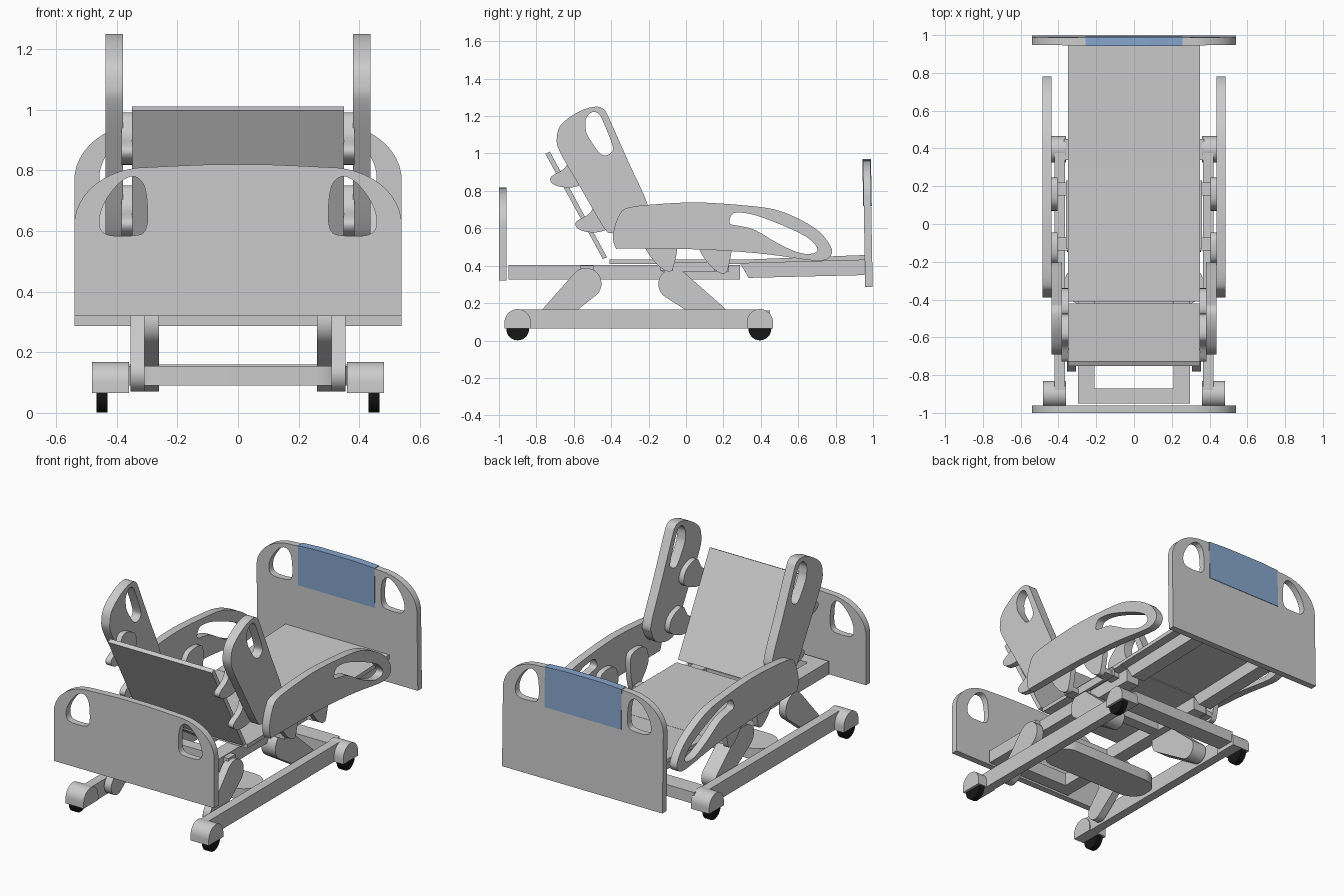
import bpy, bmesh, math
from mathutils import Matrix

if "Cube" in bpy.data.objects:
    bpy.data.objects.remove(bpy.data.objects["Cube"])


def material(name, rgb):
    m = bpy.data.materials.new(name)
    m.diffuse_color = (*rgb, 1)
    m.use_nodes = True
    m.node_tree.nodes["Principled BSDF"].inputs["Base Color"].default_value = m.diffuse_color
    return m


GREY = material("light_grey", (0.6, 0.6, 0.6))
BLUE = material("panel_blue", (0.24, 0.38, 0.62))
BLACK = material("wheel_black", (0.008, 0.008, 0.008))
YZ = Matrix(((0, 0, 1, 0), (1, 0, 0, 0), (0, 1, 0, 0), (0, 0, 0, 1)))
XZ = Matrix(((1, 0, 0, 0), (0, 0, -1, 0), (0, 1, 0, 0), (0, 0, 0, 1)))
XY = Matrix.Identity(4)


def smooth_loop(pts, n=5):
    """Closed Catmull-Rom loop through the points."""
    out = []
    for i in range(len(pts)):
        p = [pts[(i + k - 1) % len(pts)] for k in range(4)]
        for s in range(n):
            t = s / n
            out.append(tuple(0.5 * (2 * b + (c - a) * t + (2 * a - 5 * b + 4 * c - d) * t * t
                             + (3 * b - a - 3 * c + d) * t ** 3) for a, b, c, d in zip(*p)))
    return out


def plate(name, loops, lo, hi, axes, mat=GREY):
    """Extrude an outline (further loops are holes) from lo to hi along the third axis."""
    cu = bpy.data.curves.new(name, 'CURVE')
    cu.dimensions, cu.fill_mode, cu.extrude = '2D', 'BOTH', (hi - lo) / 2
    for loop in loops:
        sp = cu.splines.new('POLY')
        sp.points.add(len(loop) - 1)
        for p, (u, v) in zip(sp.points, loop):
            p.co = (u, v, 0, 1)
        sp.use_cyclic_u = True
    tmp = bpy.data.objects.new(name, cu)
    me = bpy.data.meshes.new_from_object(tmp)
    bpy.data.objects.remove(tmp)
    me.transform(axes @ Matrix.Translation((0, 0, (lo + hi) / 2)))
    bm = bmesh.new()
    bm.from_mesh(me)
    bmesh.ops.remove_doubles(bm, verts=bm.verts, dist=1e-5)
    bmesh.ops.recalc_face_normals(bm, faces=bm.faces)
    bm.to_mesh(me)
    bm.free()
    me.name = name
    me.materials.clear()
    me.materials.append(mat)
    ob = bpy.data.objects.new(name, me)
    bpy.context.collection.objects.link(ob)
    bpy.ops.object.select_all(action='DESELECT')
    ob.select_set(True)
    bpy.context.view_layer.objects.active = ob
    bpy.ops.object.shade_smooth_by_angle(angle=math.radians(35))
    return ob


def pair(name, loops, x0, x1, mat=GREY):
    """The same side profile on the left and the right."""
    plate(name + "_right", loops, x0, x1, YZ, mat)
    plate(name + "_left", loops, -x1, -x0, YZ, mat)


def rect(a0, a1, b0, b1):
    return [(a0, b0), (a1, b0), (a1, b1), (a0, b1)]


def circle(cx, cy, r, a0=0, a1=360, n=32):
    return [(cx + r * math.cos(math.radians(a0 + (a1 - a0) * i / n)),
             cy + r * math.sin(math.radians(a0 + (a1 - a0) * i / n))) for i in range(n + (a1 - a0 < 360))]


def capsule(p, rp, q, rq):
    """Tapered bar with round ends."""
    ang = math.degrees(math.atan2(q[1] - p[1], q[0] - p[0]))
    tilt = math.degrees(math.asin((rp - rq) / math.dist(p, q)))
    return (circle(*q, rq, ang - 90 + tilt, ang + 90 - tilt, 14)
            + circle(*p, rp, ang + 90 - tilt, ang + 270 + tilt, 18))


# End boards with arched tops and hand holes
def end_board(name, bottom, top, y0, y1):
    half = [(0.54, bottom)]
    for i in range(13):
        a = math.radians(90 * i / 12)
        half.append((0.30 + 0.24 * math.cos(a), top - 0.2 + 0.19 * math.sin(a)))
    half += [(0.2, top - 0.005), (0.1, top - 0.001)]
    outline = half + [(-x, z) for x, z in reversed(half)]
    hole = smooth_loop([(x, z + top - 0.82) for x, z in (
        (0.298, 0.66), (0.305, 0.605), (0.335, 0.586), (0.425, 0.586), (0.456, 0.615),
        (0.45, 0.67), (0.42, 0.725), (0.38, 0.767), (0.34, 0.779), (0.308, 0.745))])
    return plate(name, [outline, hole, [(-x, z) for x, z in hole]], -y1, -y0, XZ)


end_board("front_board", 0.32, 0.82, -1.0, -0.96)
rear = end_board("rear_board", 0.287, 0.967, 0.952, 0.992)
panel = plate("blue_panel", [[(-0.258, 0.72), (0.258, 0.72), (0.258, 0.963), (0.13, 0.97),
                              (-0.13, 0.97), (-0.258, 0.963)]], -0.995, -0.949, XZ, BLUE)
for ob in (rear, panel):                       # slight lean
    for v in ob.data.vertices:
        v.co.y -= (v.co.z - 0.63) * 0.018

# Wheeled base
pair("base_rail", [rect(-0.9, 0.39, 0.065, 0.165)], 0.365, 0.42)
for end, y in (("front", -0.9), ("rear", 0.395)):
    cover = [(y - 0.07, 0.065), (y + 0.07, 0.065)] + circle(y, 0.098, 0.07, 0, 180, 20)
    pair(end + "_wheel_cover", [cover], 0.36, 0.482)
    pair(end + "_wheel", [circle(y, 0.062, 0.061)], 0.43, 0.467, BLACK)
plate("rear_base_bar", [rect(-0.37, 0.37, 0.34, 0.45)], 0.09, 0.16, XY)
plate("base_cross_plate", [[(x, y) for x, y in circle(0.26, -0.32, 0.11, -90, 90, 14)
                            + circle(-0.26, -0.32, 0.11, 90, 270, 14)]], 0.09, 0.155, XY)

# Lift arms
pair("front_lift_arm", [capsule((-0.535, 0.305), 0.083, (-0.72, 0.13), 0.06)], 0.308, 0.355)
pair("rear_lift_arm", [capsule((-0.065, 0.302), 0.083, (0.165, 0.13), 0.06)], 0.26, 0.355)

# Upper frame
pair("frame_rail", [rect(-0.95, 0.29, 0.325, 0.405)], 0.21, 0.297)
plate("frame_front_bar", [rect(-0.25, 0.25, -0.95, -0.87)], 0.325, 0.405, XY)
for i, y in enumerate((-0.53, -0.07)):
    plate("frame_cross_bar_%d" % (i + 1), [rect(-0.33, 0.33, y - 0.035, y + 0.035)], 0.33, 0.40, XY)

# Mattress deck
plate("seat_deck", [rect(-0.41, 0.293, 0.408, 0.432)], -0.35, 0.35, YZ)
plate("foot_deck", [[(0.295, 0.412), (0.955, 0.43), (0.955, 0.457), (0.295, 0.432)]], -0.35, 0.35, YZ)
pair("foot_frame_rail", [[(0.29, 0.412), (0.335, 0.335), (0.955, 0.35), (0.955, 0.43)]], 0.21, 0.297)
plate("foot_frame_bar", [rect(-0.25, 0.25, 0.88, 0.955)], 0.355, 0.42, XY)
plate("backrest", [[(-0.445, 0.437), (-0.422, 0.444), (-0.728, 1.01), (-0.752, 0.998)]], -0.35, 0.35, YZ)

# Raised back side guards
guard = smooth_loop([(-0.69, 1.09), (-0.663, 1.16), (-0.57, 1.225), (-0.487, 1.25), (-0.44, 1.237),
                     (-0.41, 1.185), (-0.31, 0.96), (-0.21, 0.74), (-0.215, 0.67), (-0.255, 0.61),
                     (-0.33, 0.578), (-0.396, 0.574), (-0.44, 0.605), (-0.56, 0.81), (-0.675, 1.01)])
guard_hole = smooth_loop([(-0.535, 1.185), (-0.505, 1.22), (-0.47, 1.215), (-0.445, 1.175),
                          (-0.395, 1.05), (-0.395, 1.01), (-0.43, 0.99), (-0.467, 1.008),
                          (-0.525, 1.095), (-0.537, 1.14)])
pair("back_guard", [guard, guard_hole], 0.38, 0.437)

# Long side guards
rail = smooth_loop([(-0.375, 0.495), (-0.39, 0.565), (-0.36, 0.665), (-0.31, 0.71), (-0.14, 0.73),
                    (0.07, 0.738), (0.315, 0.722), (0.475, 0.70), (0.61, 0.647), (0.717, 0.578),
                    (0.775, 0.50), (0.775, 0.455), (0.74, 0.43), (0.66, 0.43), (0.4, 0.465),
                    (0.07, 0.487), (-0.33, 0.493)])
rail_hole = smooth_loop([(0.235, 0.625), (0.242, 0.668), (0.275, 0.684), (0.37, 0.67), (0.53, 0.61),
                         (0.65, 0.55), (0.70, 0.497), (0.685, 0.467), (0.61, 0.468), (0.50, 0.515),
                         (0.37, 0.59), (0.29, 0.612)])
pair("side_guard", [rail, rail_hole], 0.437, 0.485)

# Curved brackets that carry the guards
back_fin = smooth_loop([(-0.60, 0.99), (-0.65, 0.92), (-0.722, 0.875), (-0.715, 0.84), (-0.66, 0.82),
                        (-0.58, 0.825), (-0.48, 0.88), (-0.5, 0.96)], 4)
for i in range(2):
    pair("back_guard_bracket_%d" % (i + 1),
         [[(y + 0.135 * i, z - 0.24 * i) for y, z in back_fin]], 0.348, 0.384)
side_fin = smooth_loop([(-0.22, 0.51), (-0.175, 0.43), (-0.125, 0.382), (-0.085, 0.37),
                        (-0.065, 0.40), (-0.045, 0.51), (-0.06, 0.6), (-0.18, 0.6)], 4)
for i in range(2):
    pair("side_guard_bracket_%d" % (i + 1),
         [[(y + 0.29 * i, z - 0.012 * i) for y, z in side_fin]], 0.405, 0.439)
    y = -0.11 + 0.29 * i
    pair("side_bracket_arm_%d" % (i + 1), [rect(y - 0.03, y + 0.04, 0.375, 0.405)], 0.28, 0.41)
pair("deck_side_plate", [rect(-0.13, 0.23, 0.37, 0.42)], 0.34, 0.36)
